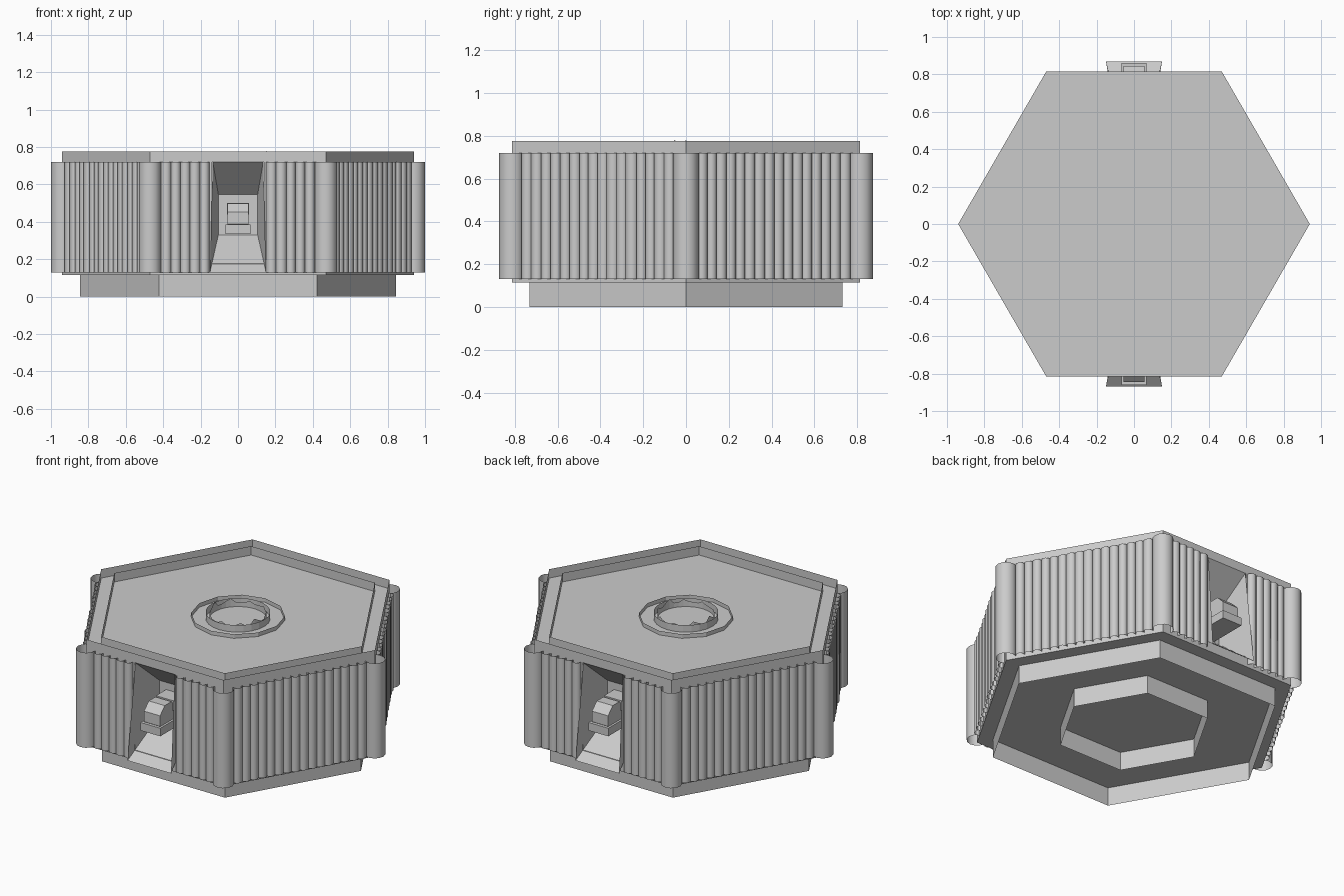
import bpy
import random
from math import cos, sin, pi
from mathutils import Vector

random.seed(4)
if "Cube" in bpy.data.objects:
    bpy.data.objects.remove(bpy.data.objects["Cube"])

GREY = (0.6, 0.6, 0.6, 1)
stone = bpy.data.materials.new("plain grey")
stone.use_nodes = True
stone.diffuse_color = GREY
stone.node_tree.nodes["Principled BSDF"].inputs["Base Color"].default_value = GREY

R = 0.94                      # hull corner radius
APOTHEM = R * cos(pi / 6)
BASE, LOG_LOW, DECK, RIM = 0.115, 0.13, 0.72, 0.775


def make(name, verts, faces, smooth=False):
    mesh = bpy.data.meshes.new(name)
    mesh.from_pydata(verts, [], faces)
    mesh.materials.append(stone)
    ob = bpy.data.objects.new(name, mesh)
    bpy.context.collection.objects.link(ob)
    if smooth:
        for p in mesh.polygons:
            p.use_smooth = True
    return ob


def ring(r, n, cx=0, cy=0):
    return [(cx + r * cos(2 * pi * i / n), cy + r * sin(2 * pi * i / n))
            for i in range(n)]


def wall_data(points, z0, tops, start=0):
    """Open upright wall around a closed outline; tops may vary."""
    n = len(points)
    verts = [(x, y, z0) for x, y in points]
    verts += [(x, y, t) for (x, y), t in zip(points, tops)]
    faces = [(start + i, start + (i + 1) % n, start + n + (i + 1) % n, start + n + i)
             for i in range(n)]
    return verts, faces


def wall(name, r, n, z0, z1):
    return make(name, *wall_data(ring(r, n), z0, [z1] * n))


def plate(name, r, z, up=True):
    order = range(6) if up else range(5, -1, -1)
    return make(name, [(x, y, z) for x, y in ring(R if r is None else r, 6)],
                [tuple(order)])


def box(name, lo, hi, s):
    verts = [(s * x, s * y, z) for z in (lo[2], hi[2])
             for x, y in ((lo[0], lo[1]), (hi[0], lo[1]), (hi[0], hi[1]), (lo[0], hi[1]))]
    sides = [(i, (i + 1) % 4, 4 + (i + 1) % 4, 4 + i) for i in range(4)]
    return make(name, verts, sides + [(3, 2, 1, 0), (4, 5, 6, 7)])


# Deck, floor and the thin upright rims above and below
plate("deck", R, DECK)
plate("underside", R, BASE, up=False)
wall("outer_rim", R, 6, DECK, RIM)
wall("inner_rim", 0.85, 6, DECK, RIM)
wall("base_skirt", 0.845, 6, 0, BASE)
wall("inner_base_skirt", 0.44, 6, 0, BASE)

# Hull sides; the front and back leave a gap for the gate
corners = [Vector((x, y)) for x, y in ring(R, 6)]
GATE, SILL = 0.139, 0.178
verts, faces = [], []


def panel(a, b, z0, z1):
    k = len(verts)
    verts.extend([(a[0], a[1], z0), (b[0], b[1], z0), (b[0], b[1], z1), (a[0], a[1], z1)])
    faces.append((k, k + 1, k + 2, k + 3))


for i in range(6):
    a, b = corners[i], corners[(i + 1) % 6]
    if i in (1, 4):
        mid, along = (a + b) / 2, (b - a).normalized()
        g0, g1 = mid - along * GATE, mid + along * GATE
        panel(a, g0, BASE, DECK)
        panel(g1, b, BASE, DECK)
        panel(g0, g1, BASE, SILL)
    else:
        panel(a, b, BASE, DECK)
make("hull", verts, faces)

# Palisade: open tubes, thick at the corners and thin along each side
verts, faces = [], []


def log(p, r, n):
    v, f = wall_data(ring(r, n, p[0], p[1]), LOG_LOW, [DECK] * n, len(verts))
    verts.extend(v)
    faces.extend(f)


CORNER = 0.06
for i in range(6):
    a, b = corners[i], corners[(i + 1) % 6]
    log(a, CORNER, 12)
    count = 16
    step = (R - 2 * CORNER) / count
    for k in range(count):
        d = CORNER + (k + 0.5) * step
        if i in (1, 4) and abs(d - R / 2) < 0.16:
            continue
        log(a.lerp(b, d / R), step * random.uniform(0.5, 0.62), 10)
palisade = make("palisade_logs", verts, faces, smooth=True)

# Gates with guns, the same at front and back
for s, side in ((1, "front"), (-1, "back")):
    outer = [(-0.15, -0.87, LOG_LOW), (0.15, -0.87, LOG_LOW),
             (0.135, -APOTHEM, DECK), (-0.135, -APOTHEM, DECK)]
    inner = [(x, -0.62, z) for x, z in
             ((-0.105, 0.33), (0.105, 0.33), (0.105, 0.545), (-0.105, 0.545))]
    pts = [(s * x, s * y, z) for x, y, z in outer + inner]
    make(side + "_gate_recess", pts,
         [(i, (i + 1) % 4, 4 + (i + 1) % 4, 4 + i) for i in range(4)] + [(4, 5, 6, 7)])
    # Drum lying across the recess
    n, w = 8, 0.055
    prof = [(-0.765 + 0.085 * cos(2 * pi * (i + 0.5) / n),
             0.42 + 0.085 * sin(2 * pi * (i + 0.5) / n)) for i in range(n)]
    pts = [(s * x, s * y, z) for x in (-w, w) for y, z in prof]
    make(side + "_gun_drum", pts,
         [(i, (i + 1) % n, n + (i + 1) % n, n + i) for i in range(n)]
         + [tuple(range(n - 1, -1, -1)), tuple(range(n, 2 * n))])
    box(side + "_gun_barrel", (-0.068, -0.86, 0.335), (0.068, -0.62, 0.385), s)
    box(side + "_gun_mount", (-0.06, -0.72, 0.44), (0.06, -0.62, 0.5), s)

# Round hatch on the deck: low kerb, collar and a jagged inner edge
wall("hatch_kerb", 0.265, 12, DECK, DECK + 0.025)
wall("hatch_collar", 0.182, 24, DECK, RIM - 0.012)
teeth = 36
heights = [RIM - 0.025 + 0.03 * random.random() * (i // 2 % 2) for i in range(teeth)]
make("hatch_teeth", *wall_data(ring(0.16, teeth), DECK, heights))
